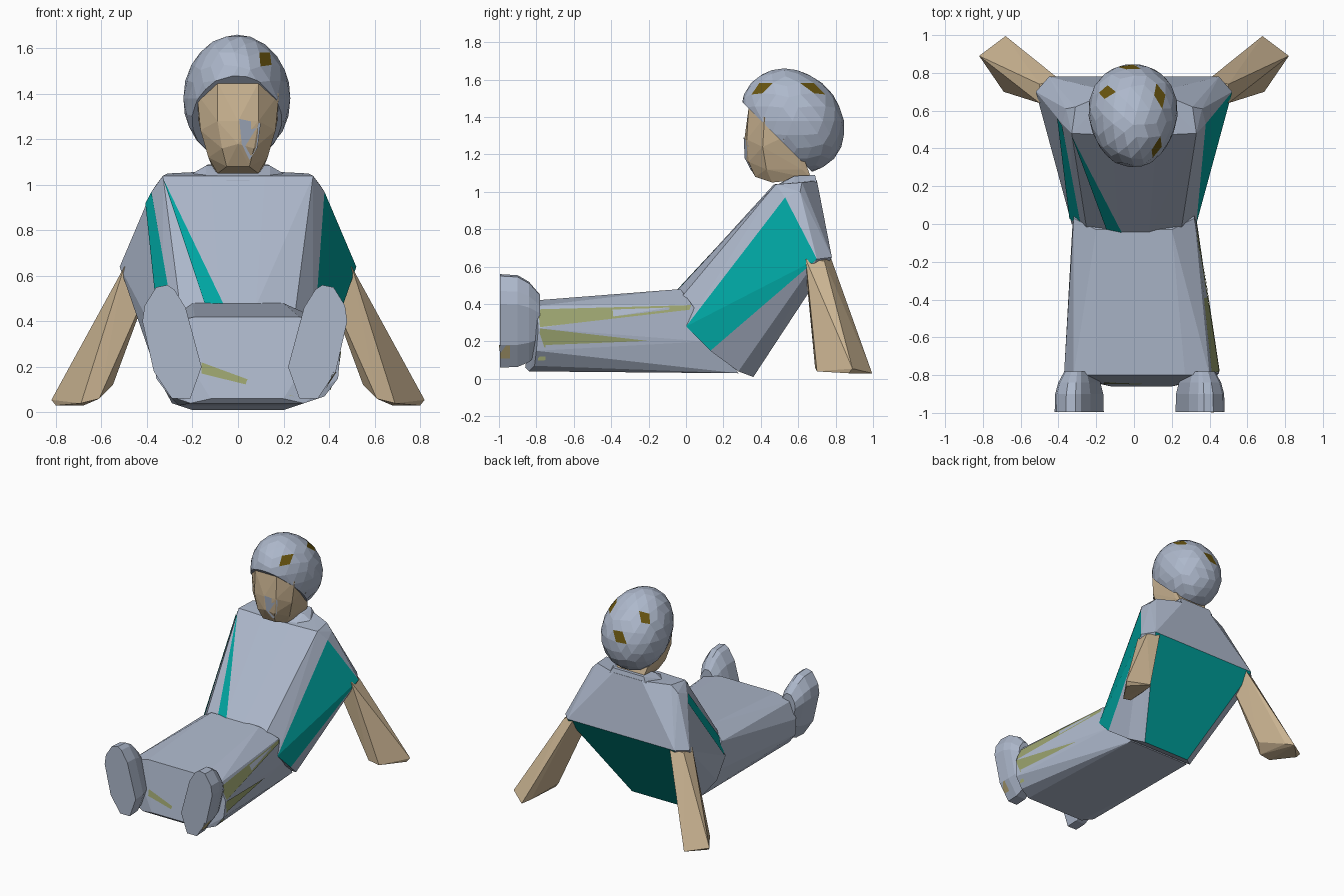
import bpy, bmesh
from mathutils import Vector


def material(name, rgb):
    m = bpy.data.materials.new(name)
    m.diffuse_color = (*rgb, 1)
    return m


SKIN = material("skin", (0.60, 0.46, 0.29))
TEAL = material("teal", (0.0, 0.38, 0.36))
OLIVE = material("olive", (0.33, 0.37, 0.16))
BROWN = material("brown", (0.14, 0.09, 0.005))
GOLD = material("gold", (0.45, 0.37, 0.18))
GREY = material("grey", (0.42, 0.48, 0.60))


def finish(bm, name, *mats):
    me = bpy.data.meshes.new(name)
    bm.to_mesh(me)
    bm.free()
    for m in mats:
        me.materials.append(m)
    ob = bpy.data.objects.new(name, me)
    bpy.context.collection.objects.link(ob)
    return ob


def hull(name, pts, mat=GREY, paint=None, mat2=TEAL):
    """Faceted solid round the points; faces lying wholly on a paint set get mat2."""
    bm = bmesh.new()
    vs = [bm.verts.new(p) for p in pts]
    bmesh.ops.convex_hull(bm, input=vs)
    bmesh.ops.delete(bm, geom=[v for v in bm.verts if not v.link_faces], context='VERTS')
    bmesh.ops.recalc_face_normals(bm, faces=bm.faces[:])
    for group in paint or []:
        for f in bm.faces:
            if all(any((v.co - Vector(p)).length < 1e-4 for p in group) for v in f.verts):
                f.material_index = 1
    return finish(bm, name, mat, mat2)


def both(pts, cx=0.0):
    """Points plus their mirror images across x = cx."""
    return pts + [(2 * cx - x, y, z) for x, y, z in pts]


def panel(name, target, pts, mat):
    """Coloured patch laid on the surface of target."""
    bpy.context.view_layer.update()
    bm = bmesh.new()
    vs = []
    for p in pts:
        _, loc, nor, _ = target.closest_point_on_mesh(Vector(p))
        vs.append(bm.verts.new(loc + nor * 0.005))
    bm.faces.new(vs)
    return finish(bm, name, mat)


# Shirt with short sleeves
shoulder, sleeve = (0.38, 0.53, 0.97), (0.52, 0.70, 0.64)
hip, hem = (0.33, 0.0, 0.28), (0.35, 0.13, 0.15)
sleeve_back, seat = (0.45, 0.78, 0.65), (0.20, 0.36, 0.01)
shirt = hull("shirt", both([
    shoulder, sleeve, hip, hem, sleeve_back, seat,
    (0.33, 0.48, 1.04), (0.31, 0.62, 1.05), (0.12, 0.70, 1.06), (0.12, 0.47, 1.04),
    (0.36, 0.61, 1.00), (0.25, -0.03, 0.43), (0.08, -0.05, 0.47), (0.29, 0.28, 0.04)]),
    paint=[[shoulder, sleeve, hip, hem], both([sleeve_back, seat])])
panel("shirt_front_stripe", shirt,
      [(-0.33, 0.46, 1.03), (-0.14, -0.04, 0.46), (-0.06, -0.05, 0.47)], TEAL)
panel("shirt_side_stripe", shirt,
      [(-0.38, 0.52, 0.97), (-0.41, 0.56, 0.92), (-0.34, 0.03, 0.30), (-0.28, -0.02, 0.39)], TEAL)

# Collar
hull("collar", both([(0.20, 0.58, 1.05), (0.14, 0.50, 1.04), (0.05, 0.45, 1.02),
                     (0.15, 0.70, 1.05), (0.13, 0.69, 1.09), (0.14, 0.58, 1.085)]))

# Trousers, both legs in one block
legs = hull("trousers", both([
    (0.27, -0.80, 0.42), (0.40, -0.80, 0.39), (0.45, -0.79, 0.27), (0.44, -0.80, 0.15),
    (0.38, -0.81, 0.07), (0.29, -0.84, 0.04), (0.20, -0.86, 0.06), (0.22, -0.83, 0.22)], 0.04)
    + both([(0.20, -0.03, 0.48), (0.32, 0.03, 0.40), (0.32, 0.10, 0.20), (0.26, 0.28, 0.03)]))
panel("trouser_side_upper", legs, [(0.42, -0.79, 0.375), (0.34, 0.03, 0.395),
                                   (0.34, 0.02, 0.37), (0.46, -0.78, 0.28)], OLIVE)
panel("trouser_side_lower", legs, [(0.46, -0.78, 0.27), (0.40, -0.20, 0.20),
                                   (0.45, -0.75, 0.18), (0.43, -0.75, 0.08),
                                   (0.43, -0.79, 0.08)], OLIVE)
panel("trouser_front_stripe", legs, [(-0.16, -0.84, 0.22), (-0.16, -0.84, 0.17),
                                     (0.25, -0.86, 0.07)], OLIVE)

# Shoes: sole outline lofted back to the ankle
outline = [(.34, .54), (.37, .56), (.42, .55), (.47, .47), (.48, .40), (.43, .18),
           (.35, .06), (.27, .06), (.22, .20), (.29, .46)]
shoe_pts = []
for y, s in ((-0.995, 1.0), (-0.90, 0.98), (-0.84, 0.86), (-0.78, 0.62)):
    shoe_pts += [(0.345 + (x - 0.345) * s, y, 0.27 + (z - 0.27) * s) for x, z in outline]
right_shoe = hull("shoe_right", shoe_pts)
hull("shoe_left", [(0.06 - x, y, z) for x, y, z in shoe_pts])
panel("shoe_patch", right_shoe, [(0.40, -0.99, 0.10), (0.42, -0.99, 0.18),
                                 (0.43, -0.94, 0.18), (0.40, -0.94, 0.10)], GOLD)

# Bare forearms propping the body up
arm = [(0.38, 0.64, 0.58), (0.50, 0.64, 0.64), (0.50, 0.74, 0.63), (0.40, 0.77, 0.66),
       (0.68, 0.995, 0.03), (0.82, 0.89, 0.055), (0.80, 0.87, 0.03), (0.69, 0.70, 0.04),
       (0.61, 0.69, 0.06), (0.55, 0.74, 0.12), (0.64, 0.94, 0.05)]
for side, s in (("right", 1), ("left", -1)):
    hull("arm_" + side, [(s * x, y, z) for x, y, z in arm], SKIN)

# Face and neck
face = hull("face", both([
    (0.09, 0.335, 1.45), (0.09, 0.325, 1.28), (0.07, 0.335, 1.16), (0.05, 0.37, 1.08),
    (0.18, 0.42, 1.40), (0.165, 0.41, 1.24), (0.13, 0.43, 1.12), (0.09, 0.46, 1.05),
    (0.18, 0.58, 1.32), (0.13, 0.62, 1.12), (0.11, 0.67, 1.07)])
    + [(0, 0.312, 1.28), (0, 0.315, 1.18)], SKIN)
panel("face_patch", face, [(0.005, 0.31, 1.29), (0.10, 0.33, 1.27), (0.09, 0.34, 1.16),
                           (0.05, 0.35, 1.11), (0.015, 0.32, 1.18)], GREY)
hull("ear", [(0.16, 0.53, 1.25), (0.19, 0.60, 1.35), (0.21, 0.62, 1.29), (0.20, 0.52, 1.28),
             (0.16, 0.61, 1.33), (0.18, 0.55, 1.25)], SKIN)

# Hair: faceted egg cut off along the hairline
bm = bmesh.new()
bmesh.ops.create_icosphere(bm, subdivisions=3, radius=1)
bmesh.ops.dissolve_limit(bm, angle_limit=0.20, verts=bm.verts[:], edges=bm.edges[:])
for v in bm.verts:
    x, y, z = v.co
    v.co = (0.235 * x * (1 + 0.12 * y) - 0.005, 0.57 + 0.275 * y - 0.045 * z, 1.38 + 0.28 * z)
cut = bmesh.ops.bisect_plane(bm, geom=bm.verts[:] + bm.edges[:] + bm.faces[:],
                             plane_co=(0, 0.33, 1.45), plane_no=(0, 1, 1), clear_inner=True)
bmesh.ops.holes_fill(bm, edges=[e for e in bm.edges if e.is_boundary])
for spot in ((0.17, 0.70, 1.54), (0.13, 0.41, 1.56), (-0.13, 0.71, 1.57), (0.0, 0.84, 1.40)):
    min(bm.faces, key=lambda f: (f.calc_center_median() - Vector(spot)).length).material_index = 1
finish(bm, "hair", GREY, BROWN)
